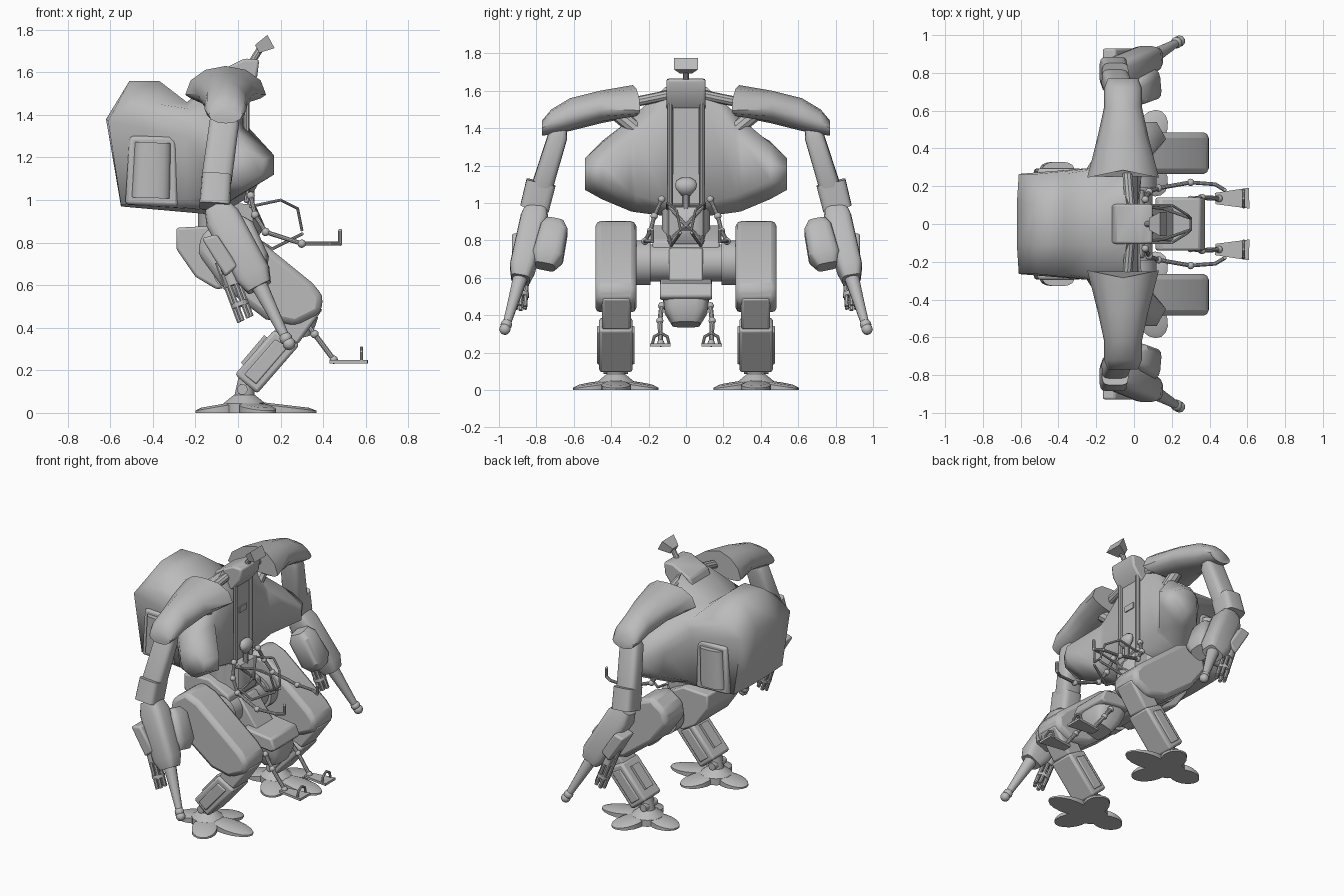
import bpy, bmesh, math
from mathutils import Vector

if "Cube" in bpy.data.objects:
    bpy.data.objects.remove(bpy.data.objects["Cube"])

grey = bpy.data.materials.new("plain_grey")
grey.use_nodes = True
grey.diffuse_color = (0.5, 0.5, 0.5, 1)
grey.node_tree.nodes["Principled BSDF"].inputs["Base Color"].default_value = grey.diffuse_color


def finish(name, bm, mirror=True, bevel=0, angle=35):
    bmesh.ops.recalc_face_normals(bm, faces=bm.faces)
    mesh = bpy.data.meshes.new(name)
    bm.to_mesh(mesh)
    bm.free()
    mesh.materials.append(grey)
    obj = bpy.data.objects.new(name, mesh)
    bpy.context.collection.objects.link(obj)
    bpy.ops.object.select_all(action='DESELECT')
    obj.select_set(True)
    bpy.context.view_layer.objects.active = obj
    bpy.ops.object.shade_smooth_by_angle(angle=math.radians(angle))
    if bevel:
        mod = obj.modifiers.new("bevel", 'BEVEL')
        mod.width, mod.segments = bevel, 2
    if mirror:
        mod = obj.modifiers.new("mirror", 'MIRROR')
        mod.use_axis = (False, True, False)
        mod.use_mirror_merge = False


def skin(bm, rings):
    """Bridge equal rings of points and cap both ends."""
    loops = [[bm.verts.new(p) for p in ring] for ring in rings]
    for a, b in zip(loops, loops[1:]):
        for i in range(len(a)):
            j = (i + 1) % len(a)
            bm.faces.new((a[i], a[j], b[j], b[i]))
    bm.faces.new(loops[0])
    bm.faces.new(loops[-1])


def add_loft(bm, stations, sides=16, power=1.0):
    """Stations are (centre, radius in profile, radius across); power < 1 squares the section."""
    axis = (Vector(stations[-1][0]) - Vector(stations[0][0])).normalized()
    across = Vector((0, 1, 0)) if abs(axis.y) < 0.8 else Vector((0, 0, 1))
    across = (across - axis * across.dot(axis)).normalized()
    along = across.cross(axis)
    rings = []
    for centre, wide, deep in stations:
        ring = []
        for i in range(sides):
            t = math.tau * (i + 0.5) / sides
            c, s = math.cos(t), math.sin(t)
            c = math.copysign(abs(c) ** power, c)
            s = math.copysign(abs(s) ** power, s)
            ring.append(Vector(centre) + along * wide * c + across * deep * s)
        rings.append(ring)
    skin(bm, rings)


def loft(name, stations, sides=16, power=1.0, **options):
    bm = bmesh.new()
    add_loft(bm, stations, sides, power)
    finish(name, bm, **options)


def pipe(name, points, radius, joint=0, **options):
    bm = bmesh.new()
    for a, b in zip(points, points[1:]):
        add_loft(bm, [(a, radius, radius), (b, radius, radius)], 10)
    for p in points:
        ball = bmesh.ops.create_icosphere(bm, subdivisions=2, radius=max(radius, joint))
        bmesh.ops.translate(bm, verts=ball["verts"], vec=p)
    finish(name, bm, **options)


def slab(name, outline, near, far, **options):
    """Extrude a side profile from y = near to y = far."""
    bm = bmesh.new()
    skin(bm, [[(x, y, z) for x, z in outline] for y in (near, far)])
    finish(name, bm, **options)


def box(name, low, high, **options):
    (x, y, z), (u, v, w) = low, high
    slab(name, [(x, z), (u, z), (u, w), (x, w)], y, v, **options)


# Hull: side profiles stepping outward from the centre to the front wing tips
half = [
    (.11, [(-.62, 1.38), (-.51, 1.56), (-.37, 1.56), (-.24, 1.46), (-.04, 1.62),
           (.02, 1.5), (.03, 1), (-.1, .93), (-.55, .97)]),
    (.265, [(-.61, 1.37), (-.51, 1.45), (-.37, 1.45), (-.24, 1.43), (-.06, 1.48),
            (.02, 1.37), (.04, 1.04), (-.1, .95), (-.55, .98)]),
    (.295, [(-.25, 1.3), (-.24, 1.36), (-.21, 1.39), (-.17, 1.42), (-.05, 1.45),
            (.03, 1.34), (.045, 1.05), (-.1, .955), (-.24, 1)]),
    (.45, [(-.15, 1.22), (-.14, 1.27), (-.12, 1.3), (-.08, 1.33), (0, 1.32),
           (.17, 1.21), (.17, 1.12), (0, 1.02), (-.13, 1.06)]),
    (.54, [(-.06, 1.15), (-.06, 1.19), (-.05, 1.22), (-.02, 1.24), (.04, 1.24),
           (.12, 1.19), (.11, 1.12), (.02, 1.07), (-.04, 1.1)]),
]
bm = bmesh.new()
skin(bm, [[(x, y, z) for x, z in p] for y, p in [(-y, p) for y, p in reversed(half)] + half])
finish("hull", bm, mirror=False, angle=70)

# Side hatch with a bulging cover
slab("hatch_frame", [(-.53, .98), (-.51, 1.3), (-.32, 1.3), (-.29, 1.27), (-.28, .97)],
     .24, .295, bevel=.015)
loft("hatch_cover", [((-.41, .285, 1.01), .09, .045), ((-.4, .285, 1.27), .085, .045)], 16, .8)

# Head, sensor and chest panel
slab("head", [(-.14, 1.5), (-.1, 1.6), (.03, 1.665), (.1, 1.66), (.09, 1.58), (.03, 1.5)],
     -.105, .105, mirror=False, bevel=.012)
pipe("sensor_stalk", [(.06, 0, 1.64), (.11, 0, 1.72)], .017, mirror=False)
loft("sensor", [((.09, 0, 1.71), .03, .045), ((.155, 0, 1.745), .05, .09)], 4, mirror=False)
box("chest_plate", (.0, -.07, 1), (.035, .07, 1.58), mirror=False)
box("chest_badge", (.03, -.04, 1.32), (.042, .04, 1.36), mirror=False)
pipe("chest_rail", [(.04, .085, 1), (.04, .085, 1.58)], .014)

# Shoulders: arched sections whose inner end flares into two drooping points
rings = []
for y, lean, wide, top, tip, base in ((.285, .04, .19, 1.63, 1.495, 1.46),
                                      (.46, 0, .135, 1.6, 1.5, 1.425), (.62, 0, .1, 1.56, 1.46, 1.385),
                                      (.72, 0, .1, 1.5, 1.43, 1.365), (.77, 0, .08, 1.44, 1.4, 1.36)):
    ring = []
    for i in range(12):
        c, s = math.cos(math.tau * i / 12), math.sin(math.tau * i / 12)
        rise = (top - tip) * s if s > 0 else (tip - base) * s
        ring.append((-.058 + wide * c, y - lean * abs(c), tip + rise))
    rings.append(ring)
bm = bmesh.new()
skin(bm, rings)
finish("shoulder", bm, angle=50)
pipe("shoulder_strut", [(-.02, .08, 1.58), (-.04, .32, 1.53)], .027)
pipe("shoulder_brace", [(-.04, .25, 1.38), (-.05, .36, 1.47)], .04)

# Arms
loft("upper_arm", [((-.055, .675, 1.41), .045, .04), ((-.065, .685, 1.36), .07, .052),
                   ((-.1, .765, 1.1), .072, .057), ((-.11, .785, 1.02), .06, .055)], 16, .5)
loft("elbow", [((-.1, .775, 1.11), .07, .08), ((-.11, .81, .97), .073, .078)], 16, .4)
loft("forearm", [((-.1, .8, .97), .06, .06), ((-.07, .81, .91), .085, .075),
                 ((.07, .875, .65), .085, .068), ((.1, .885, .59), .06, .05)], 16, .5)
loft("arm_barrel", [((.09, .88, .62), .042, .042), ((.15, .915, .5), .032, .032),
                    ((.235, .965, .33), .02, .02)], 12)
pipe("barrel_tip", [(.225, .96, .35), (.24, .968, .325)], .02, .031)
loft("forearm_pod", [((-.02, .7, .9), .05, .05), ((0, .705, .86), .08, .075),
                     ((.07, .74, .71), .08, .085), ((.09, .755, .66), .05, .055)], 16, .5)
slab("gun_housing", [(-.17, .82), (-.1, .84), (.0, .69), (-.06, .64)], .8, .93, bevel=.012)
bm = bmesh.new()
for i in range(6):
    t = math.tau * i / 6
    dx, dy = .028 * math.cos(t), .028 * math.sin(t)
    ends = (-.07 + dx, .865 + dy, .72 + dx / 2), (.035 + dx, .885 + dy, .44 + dx / 2)
    add_loft(bm, [(p, .012, .012) for p in ends], 8)
for a, b in (((.005, .879, .52), (.012, .881, .5)), ((-.04, .87, .66), (-.02, .875, .6))):
    add_loft(bm, [(a, .042, .042), (b, .042, .042)], 12)
finish("rotary_gun", bm)

# Pelvis and hips
slab("pelvis", [(-.29, .87), (-.1, .88), (.05, .8), (.08, .62), (-.1, .58), (-.2, .64), (-.29, .77)],
     -.18, .18, mirror=False, bevel=.012)
loft("waist", [((-.08, 0, .8), .11, .13), ((-.08, 0, .97), .11, .13)], 16, mirror=False)
loft("hip_axle", [((0, -.3, .68), .1, .1), ((0, .3, .68), .1, .1)], 24, mirror=False)
loft("hip_cap", [((0, .19, .68), .12, .12), ((0, .27, .68), .12, .12)], 24)

# Control console
loft("console", [((-.02, 0, .88), .15, .15), ((.07, 0, .88), .14, .13), ((.11, 0, .88), .04, .04)],
     4, mirror=False)
for side in (-1, 1):
    pipe("console_cross", [(.07, -.09 * side, .8), (.115, 0, .88), (.07, .09 * side, .98)], .01, mirror=False)
pipe("headrest_stalk", [(.06, 0, .95), (.06, 0, 1.08)], .018, mirror=False)
loft("headrest", [((.06, 0, 1.04), .015, .025), ((.065, 0, 1.075), .03, .055), ((.065, 0, 1.1), .032, .06),
                  ((.06, 0, 1.12), .025, .05), ((.06, 0, 1.135), .01, .025)], 16, mirror=False, angle=60)
pipe("guard_bar", [(.06, .1, .97), (.2, .1, 1), (.28, .05, .96), (.3, .03, .86), (.3, 0, .86)], .007)
pipe("lower_bar", [(.08, .09, .82), (.16, .08, .77), (.3, .03, .84)], .008)
pipe("control_arm", [(.06, .13, 1.02), (.08, .17, .93), (.13, .19, .85), (.3, .22, .795)], .011, .02)
pipe("control_grip", [(.3, .22, .795), (.43, .21, .795), (.48, .18, .795), (.48, .18, .855)], .01)

# Seat and pedals
slab("seat_column", [(-.02, .74), (.08, .76), (.24, .54), (.14, .5)], -.09, .09, mirror=False, bevel=.01)
slab("seat", [(.11, .57), (.14, .595), (.35, .57), (.38, .5), (.35, .48), (.14, .5)],
     -.14, .14, mirror=False, bevel=.012)
loft("seat_keel", [((.25, 0, .5), .11, .125), ((.28, 0, .42), .1, .115), ((.29, 0, .35), .06, .075)],
     16, .5, mirror=False)
pipe("pedal_leg", [(.3, .13, .45), (.36, .14, .37), (.45, .135, .25)], .013, .02)
loft("pedal", [((.43, .135, .24), .011, .042), ((.61, .137, .24), .011, .078)], 4)
pipe("pedal_strap", [(.58, .09, .245), (.58, .1, .285), (.58, .135, .305),
                     (.58, .17, .285), (.58, .18, .245)], .008)

# Legs
slab("thigh", [(-.17, .84), (-.07, .91), (.03, .87), (.35, .61), (.4, .55), (.39, .47),
               (.27, .41), (.13, .44), (-.08, .6), (-.19, .75)], .265, .485, bevel=.03)
slab("knee", [(.25, .5), (.4, .49), (.28, .32), (.16, .37)], .295, .45, bevel=.015)
slab("shin", [(-.015, .18), (.09, .09), (.29, .32), (.17, .39)], .285, .465, bevel=.015)
slab("shin_panel", [(.03, .18), (.085, .135), (.235, .31), (.175, .345)], .275, .475, bevel=.006)
loft("shin_back_panel", [((.02, .375, .23), .012, .055), ((.13, .375, .36), .012, .055)], 4)
loft("ankle", [((.03, .375, .07), .05, .05), ((.04, .375, .16), .04, .05)], 12)
loft("ankle_pin", [((.02, .31, .11), .025, .025), ((.02, .44, .11), .025, .025)], 12)

# Foot: a hub with four flat petals
hub = Vector((.03, .375, 0))
loft("foot_hub", [(hub, .1, .1), (hub + Vector((0, 0, .045)), .1, .1),
                  (hub + Vector((0, 0, .085)), .05, .05)], 16)
for degrees, reach in ((0, .34), (63, .25), (-63, .25), (180, .23)):
    way = Vector((math.cos(math.radians(degrees)), math.sin(math.radians(degrees)), 0))
    side = Vector((-way.y, way.x, 0))
    rings = []
    for scale, rise in ((1, 0), (1, .01), (.75, .02)):
        ring = []
        for i in range(16):
            t = math.tau * i / 16
            out = .55 + .45 * scale * math.cos(t)
            lift = rise + (.04 * (1 - out) if rise else 0)
            ring.append(hub + way * reach * out + side * .08 * scale * math.sin(t) + Vector((0, 0, lift)))
        rings.append(ring)
    bm = bmesh.new()
    skin(bm, rings)
    finish("foot_petal", bm)
